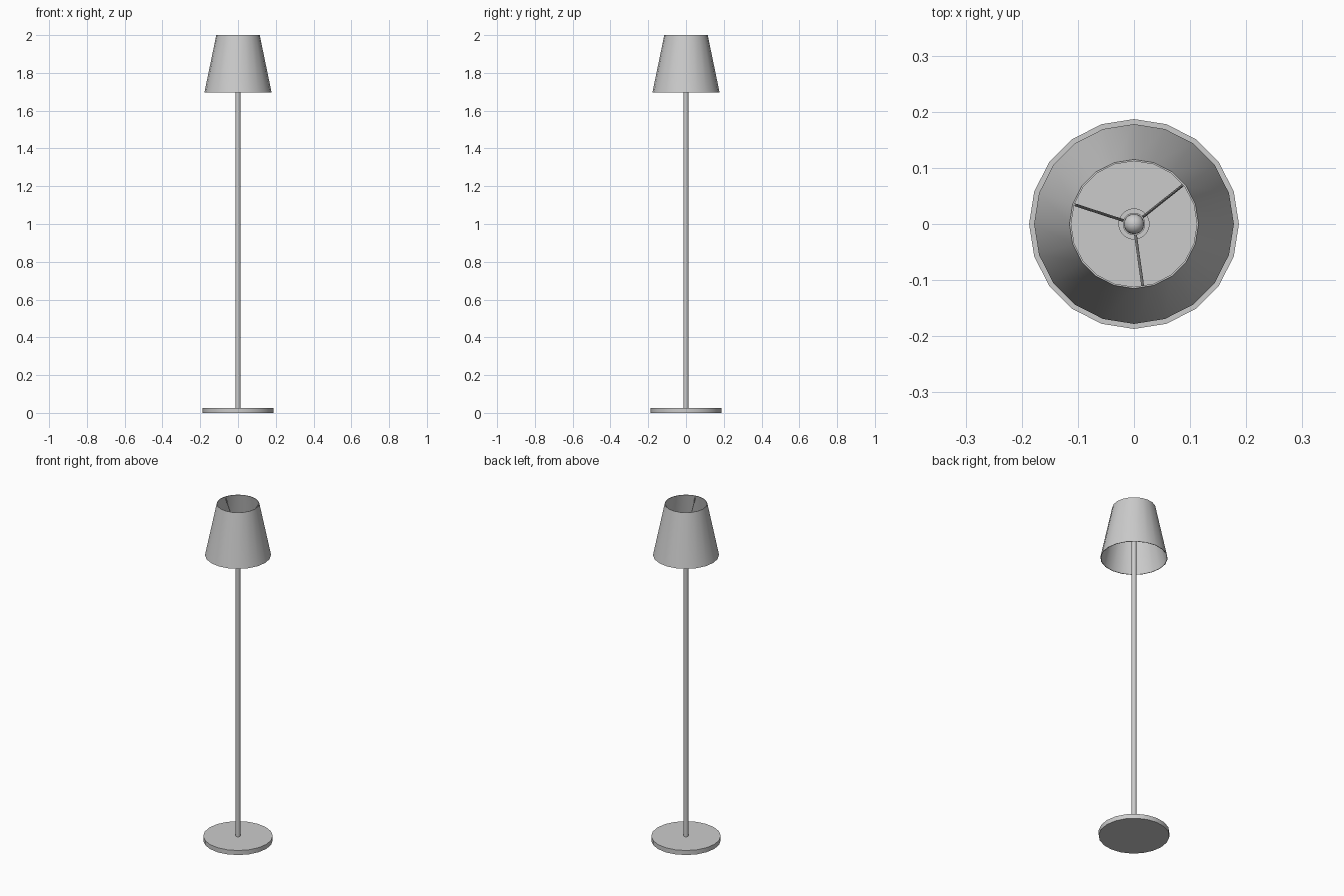
import bpy, bmesh, math
from mathutils import Vector

if "Cube" in bpy.data.objects:
    bpy.data.objects.remove(bpy.data.objects["Cube"])

SIDES = 20


def lathe(name, profile, sides=SIDES, closed=False):
    """Revolve (radius, z) points around z; open ends with radius > 0 get caps."""
    bm = bmesh.new()
    rings = []
    for r, z in profile:
        rings.append([bm.verts.new((r * math.cos(2 * math.pi * i / sides),
                                    r * math.sin(2 * math.pi * i / sides), z))
                      for i in range(sides)])
    pairs = list(zip(rings, rings[1:]))
    if closed:
        pairs.append((rings[-1], rings[0]))
    for a, b in pairs:
        for i in range(sides):
            j = (i + 1) % sides
            bm.faces.new((a[i], a[j], b[j], b[i]))
    if not closed:
        bm.faces.new(rings[0][::-1])
        bm.faces.new(rings[-1])
    bmesh.ops.recalc_face_normals(bm, faces=bm.faces)
    mesh = bpy.data.meshes.new(name)
    bm.to_mesh(mesh)
    bm.free()
    obj = bpy.data.objects.new(name, mesh)
    bpy.context.collection.objects.link(obj)
    smooth(obj)
    return obj


def smooth(obj):
    bpy.ops.object.select_all(action='DESELECT')
    obj.select_set(True)
    bpy.context.view_layer.objects.active = obj
    bpy.ops.object.shade_smooth_by_angle(angle=math.radians(35))


def rod(name, start, end, radius):
    a, b = Vector(start), Vector(end)
    bpy.ops.mesh.primitive_cylinder_add(vertices=8, radius=radius,
                                        depth=(b - a).length, location=(a + b) / 2)
    obj = bpy.context.object
    obj.name = name
    obj.rotation_euler = (b - a).to_track_quat('Z', 'Y').to_euler()
    obj.select_set(True)
    smooth(obj)


# Round foot and pole
lathe("base", [(0.187, 0), (0.187, 0.027)])
lathe("pole", [(0.013, 0), (0.013, 1.82)])

# Thin tapered shade, open at both ends
lathe("shade", [(0.178, 1.695), (0.115, 2.0), (0.112, 2.0), (0.175, 1.695)], closed=True)

# Lamp holder with a collar, and a small bulb
lathe("socket", [(0.02, 1.81), (0.02, 1.85)])
lathe("collar", [(0.028, 1.82), (0.028, 1.83), (0.019, 1.83), (0.019, 1.82)], closed=True)
bpy.ops.mesh.primitive_uv_sphere_add(segments=20, ring_count=12, radius=0.018,
                                     location=(0, 0, 1.862))
bpy.context.object.name = "bulb"
smooth(bpy.context.object)

# Three sloping spokes holding the shade
for n, deg in enumerate((38.5, 162, 278)):
    c, s = math.cos(math.radians(deg)), math.sin(math.radians(deg))
    rod(f"spoke_{n + 1}", (0.018 * c, 0.018 * s, 1.84),
        (0.112 * c, 0.112 * s, 1.995), 0.0025)
